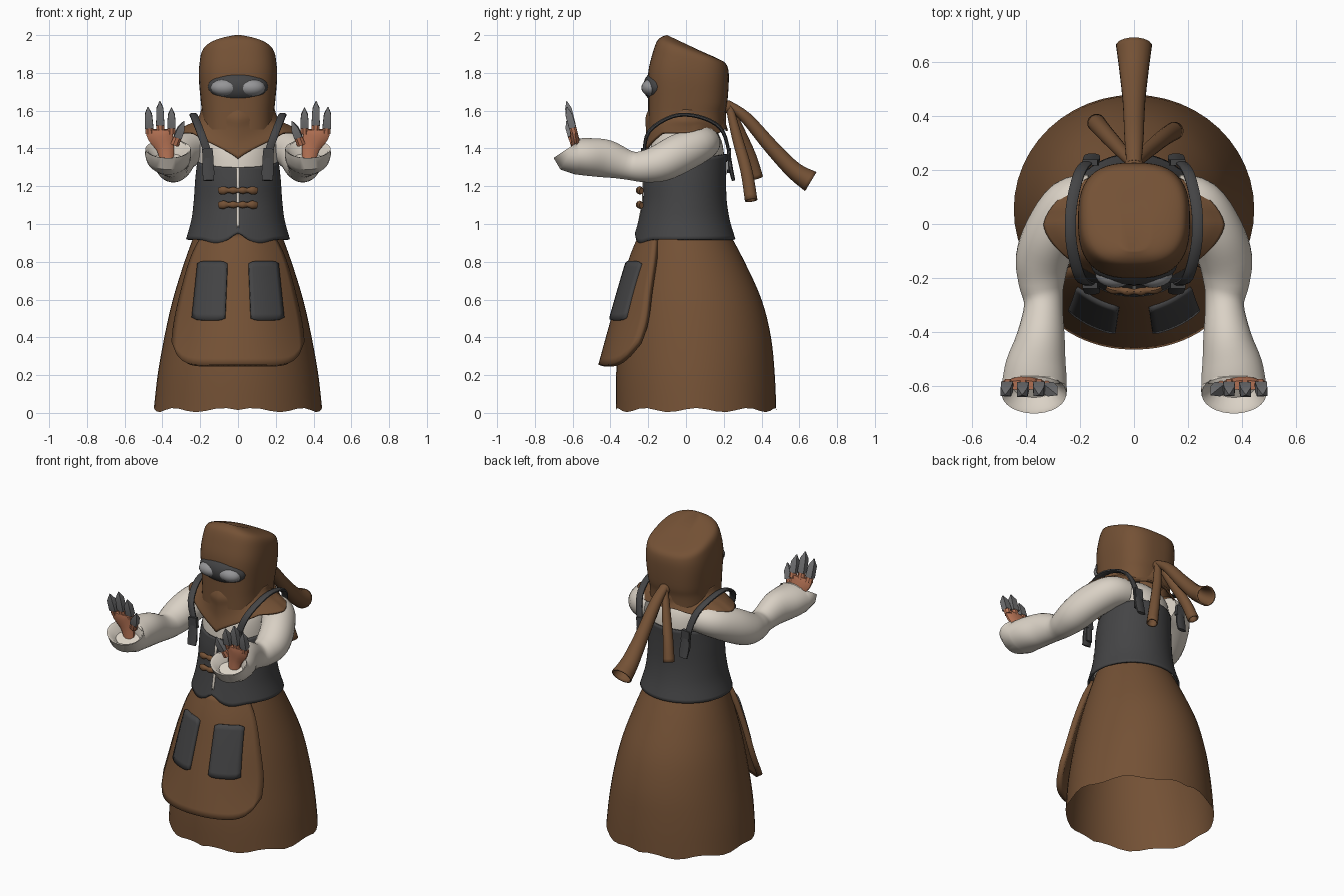
import bpy, bmesh, math
from mathutils import Vector as V

if "Cube" in bpy.data.objects:
    bpy.data.objects.remove(bpy.data.objects["Cube"])


def material(name, r, g, b):
    m = bpy.data.materials.new(name)
    m.diffuse_color = (r, g, b, 1)
    m.use_nodes = True
    m.node_tree.nodes["Principled BSDF"].inputs["Base Color"].default_value = m.diffuse_color
    return m


BROWN = material("brown cloth", .175, .083, .036)
DARK = material("dark leather", .058, .058, .060)
CREAM = material("cream linen", .70, .64, .56)
SKIN = material("skin", .52, .19, .10)
STEEL = material("claw steel", .17, .17, .175)
GLASS = material("lens grey", .30, .30, .31)


def spline(rows, k=4):
    """Catmull-Rom refinement of rows of numbers."""
    out = []
    for i in range(len(rows) - 1):
        a, b, c, d = (rows[max(i - 1, 0)], rows[i], rows[i + 1], rows[min(i + 2, len(rows) - 1)])
        for s in range(k):
            t = s / k
            out.append([.5 * (2 * q + (r - p) * t + (2 * p - 5 * q + 4 * r - w) * t * t
                              + (3 * q - p - 3 * r + w) * t ** 3) for p, q, r, w in zip(a, b, c, d)])
    return out + [list(rows[-1])]


def loft(name, rings, mat, closed=True, cap0=False, cap1=False, mirror=False, thick=0, offset=-1):
    bm = bmesh.new()
    vs = [[bm.verts.new(p) for p in r] for r in rings]
    n = len(rings[0])
    for a, b in zip(vs, vs[1:]):
        for k in range(n if closed else n - 1):
            j = (k + 1) % n
            bm.faces.new((a[k], a[j], b[j], b[k]))
    if cap0:
        bm.faces.new(vs[0])
    if cap1:
        bm.faces.new(vs[-1])
    bmesh.ops.recalc_face_normals(bm, faces=bm.faces)
    me = bpy.data.meshes.new(name)
    bm.to_mesh(me)
    bm.free()
    me.materials.append(mat)
    ob = bpy.data.objects.new(name, me)
    bpy.context.collection.objects.link(ob)
    if thick:
        s = ob.modifiers.new("thickness", 'SOLIDIFY')
        s.thickness, s.offset = thick, offset
    if mirror:
        ob.modifiers.new("mirror", 'MIRROR')
    return ob


def body(name, rows, mat, n=2.0, zfun=None, seg=48, k=4, **kw):
    """Rows: front z, back z, half width, front y, back y. Angle d is 0 at the front."""
    rows = spline(rows, k)
    power = lambda v: math.copysign(abs(v) ** (2 / n), v)
    rings = []
    for i, (zf, zb, rx, yf, yb) in enumerate(rows):
        ring = []
        for s in range(seg):
            d = 2 * math.pi * s / seg
            f = (1 - power(math.cos(d))) / 2
            z = zf + (zb - zf) * f
            if zfun:
                z += zfun(min(d, 2 * math.pi - d), i / (len(rows) - 1))
            ring.append(V((rx * power(math.sin(d)), yf + (yb - yf) * f, z)))
        rings.append(ring)
    return loft(name, rings, mat, **kw)


def tube(name, rows, mat, seg=16, k=4, ref=(1, 0, 0), tail=(), cap0=True, cap1=True, **kw):
    """Rows: x, y, z, radius along ref, other radius. tail: extra rows with own normal."""
    rows = spline(rows, k)
    c = [V(r[:3]) for r in rows]
    items = [(r, c[min(i + 1, len(c) - 1)] - c[max(i - 1, 0)]) for i, r in enumerate(rows)]
    items += [(r, V(t)) for r, t in tail]
    rings = []
    for r, t in items:
        t = t.normalized()
        side = (V(ref) - V(ref).dot(t) * t).normalized()
        up = side.cross(t)
        rings.append([V(r[:3]) + side * r[3] * math.cos(a) + up * r[4] * math.sin(a)
                      for a in (2 * math.pi * (s + .5) / seg for s in range(seg))])
    return loft(name, rings, mat, cap0=cap0, cap1=cap1, **kw)


def ball(name, c, r, mat, mirror=False):
    rings = [[V((c[0] + r[0] * math.sin(p) * math.cos(a), c[1] + r[1] * math.sin(p) * math.sin(a),
                 c[2] + r[2] * math.cos(p))) for a in (2 * math.pi * s / 24 for s in range(24))]
             for p in (math.pi * (i + .05) / 12.1 for i in range(13))]
    return loft(name, rings, mat, cap0=True, cap1=True, mirror=mirror)


# Skirt with a slightly wavy hem
body("skirt", [(.015, .015, .445, -.37, .478), (.2, .2, .425, -.37, .47), (.4, .4, .39, -.355, .45),
               (.6, .6, .345, -.325, .40), (.8, .8, .283, -.28, .31), (.96, .96, .225, -.235, .225)],
     BROWN, zfun=lambda d, t: .011 * math.sin(9 * d) * (1 - t) ** 6)

# Apron panel: half width, centre y and edge y by height
APRON = spline([(.25, .347, -.465, -.32), (.45, .333, -.41, -.235), (.65, .29, -.352, -.205),
                (.82, .24, -.30, -.18), (.94, .18, -.25, -.17)], 5)


def apron_row(z):
    for a, b in zip(APRON, APRON[1:]):
        if z <= b[0]:
            t = (z - a[0]) / (b[0] - a[0])
            return [p + (q - p) * t for p, q in zip(a, b)]
    return APRON[-1]


def apron_y(x, z):
    _, w, yc, ye = apron_row(z)
    return yc + (ye - yc) * abs(x / w) ** 2.2


def apron_point(u, t):
    low = .25 + .12 * abs(u) ** 9
    z = low + (.94 - low) * t
    x = u * apron_row(z)[1]
    return V((x, apron_y(x, z) + .017, z))


loft("apron", [[apron_point(-1 + s / 12, i / 20) for s in range(25)] for i in range(21)],
     BROWN, closed=False, thick=.034, offset=0)


def pocket_point(s, t):
    x0, x1 = .067 - .012 * t, .238 - .03 * t
    x, z = x0 + (x1 - x0) * s, .49 + .31 * t - .012 * (abs(2 * s - 1) ** 6) * (2 * t - 1)
    return V((x, apron_y(x, z) - .004, z))


loft("apron_pocket", [[pocket_point(s / 8, i / 10) for s in range(9)] for i in range(11)],
     DARK, closed=False, thick=.026, offset=0, mirror=True)


# Corset, pointed lower edge each side of the front split
def corset_edge(d, t):
    return (.035 * math.exp(-(d / .15) ** 2) - .02 * math.exp(-((d - .45) / .25) ** 2)) * (1 - t) ** 3


body("corset", [(.92, .92, .275, -.27, .262), (1.02, 1.02, .247, -.247, .232), (1.12, 1.13, .234, -.228, .215),
                (1.22, 1.26, .226, -.225, .213), (1.30, 1.37, .215, -.215, .218)],
     DARK, zfun=corset_edge, seg=64, thick=.012)
loft("corset_split", [[V((x, y, z)) for x in (-.007, .007)] for y, z in
                      ((-.266, .955), (-.252, 1.02), (-.233, 1.12), (-.23, 1.22), (-.22, 1.30))],
     CREAM, closed=False, thick=.005)

# Shirt torso
body("shirt", [(.95, .95, .24, -.235, .23), (1.2, 1.2, .212, -.21, .20), (1.38, 1.38, .21, -.195, .20),
               (1.48, 1.48, .19, -.15, .17), (1.55, 1.55, .11, -.1, .1)], CREAM, cap1=True)

# Toggles
for z in (1.178, 1.102):
    tube("toggle", [(-.10, -.235, z - .003, .012, .017), (-.075, -.245, z, .016, .022), (-.05, -.245, z, .012, .013),
                    (-.025, -.25, z, .016, .019), (0, -.25, z, .01, .012), (.025, -.25, z, .016, .019),
                    (.05, -.245, z, .012, .013), (.075, -.245, z, .016, .022), (.10, -.235, z - .003, .012, .017)],
         BROWN, ref=(0, 1, 0), k=3, seg=10)

# Sleeves with bell cuffs that open upward and forward
OPEN = (0, -.55, .83)
tube("sleeve", [(.15, .10, 1.43, .085, .08), (.235, .07, 1.42, .10, .095), (.305, -.03, 1.375, .10, .105),
                (.338, -.13, 1.325, .10, .10), (.342, -.22, 1.305, .085, .085), (.335, -.30, 1.31, .072, .077),
                (.345, -.42, 1.345, .09, .10), (.362, -.52, 1.355, .112, .10), (.368, -.585, 1.357, .12, .095)],
     CREAM, seg=28, mirror=True,
     tail=[((.37, -.615, 1.372, .122, .098), (0, -.85, .5)), ((.37, -.628, 1.398, .12, .088), OPEN),
           ((.37, -.622, 1.392, .108, .076), OPEN), ((.37, -.60, 1.345, .08, .05), OPEN)])

# Hands, fingers and steel claws
tube("palm", [(.375, -.575, 1.32, .035, .025), (.385, -.58, 1.40, .048, .024), (.41, -.592, 1.47, .072, .022),
              (.413, -.597, 1.50, .078, .018)], SKIN, seg=12, mirror=True)
for x0, x1, z0, z1, base in ((.352, .352, 1.48, 1.615, 1.535), (.41, .414, 1.48, 1.65, 1.55),
                             (.467, .477, 1.48, 1.62, 1.535), (.335, .285, 1.42, 1.545, 1.485)):
    def at(z, a, b):
        t = (z - z0) / (z1 - z0)
        return (x0 + (x1 - x0) * t, -.592 - .04 * t, z, a, b)
    tube("finger", [at(z0, .024, .02), at(base, .022, .019)], SKIN, seg=8, k=1, mirror=True)
    tube("claw", [at(base - .025, .031, .027), at(z1 - .04, .027, .025), at(z1, .003, .003)],
         STEEL, seg=4, k=1, mirror=True)

# Hood, sloping down to the back
body("hood", [(1.50, 1.50, .19, -.20, .20), (1.58, 1.58, .19, -.20, .205), (1.66, 1.64, .197, -.20, .218),
              (1.80, 1.74, .207, -.20, .226), (1.90, 1.81, .203, -.178, .225), (1.965, 1.85, .188, -.155, .21),
              (1.99, 1.875, .145, -.13, .17), (2.0, 1.915, .06, -.10, .08)], BROWN, n=2.7, cap1=True)


# Cowl with a front point and shoulder points
def cowl_edge(d, t):
    drop = -.14 * max(0, 1 - d / .9) + .012 * math.sin(7 * d) * (d > 1.8)
    return drop * t ** 1.6


body("cowl", [(1.61, 1.60, .195, -.196, .21), (1.575, 1.57, .206, -.215, .212), (1.545, 1.54, .232, -.212, .212),
              (1.515, 1.52, .285, -.214, .214), (1.485, 1.495, .335, -.228, .222)],
     BROWN, n=1.6, zfun=cowl_edge, seg=64, thick=.012)

# Goggles
ball("goggle_frame", (0, -.15, 1.728), (.16, .077, .083), DARK)
ball("goggle_lens", (.07, -.182, 1.722), (.074, .054, .046), GLASS, mirror=True)

# Shoulder straps with buckles front and back
tube("strap", [(.155, -.225, 1.25, .022, .008), (.16, -.222, 1.37, .022, .009), (.20, -.195, 1.49, .022, .011),
               (.232, -.07, 1.57, .022, .011), (.232, .06, 1.57, .022, .011), (.205, .18, 1.51, .022, .011),
               (.175, .225, 1.39, .022, .009), (.165, .225, 1.27, .022, .008)], DARK, seg=8, mirror=True)
for s in (-1, 1):
    tube("buckle", [(.157, s * .228, 1.335, .04, .016), (.163, s * .228, 1.40, .04, .016)],
         DARK, seg=4, k=1, mirror=True)
    tube("strap_end", [(.16, s * .23, 1.35, .03, .01), (.157, s * .24, 1.28, .034, .012),
                       (.155, s * .252, 1.23, .03, .01)], DARK, seg=8, mirror=True)

# Knot and the three hollow scarf tails behind the head
ball("scarf_knot", (0, .222, 1.62), (.035, .028, .035), BROWN)
tube("scarf_tail_centre", [(0, .225, 1.635, .028, .02), (0, .32, 1.56, .036, .032), (0, .45, 1.41, .042, .04),
                           (0, .57, 1.285, .055, .047), (0, .66, 1.225, .067, .06)],
     BROWN, cap1=False, thick=.008)
tube("scarf_tail_right", [(.01, .23, 1.62, .02, .02), (.05, .27, 1.46, .026, .028), (.11, .32, 1.28, .03, .032),
                          (.15, .345, 1.125, .034, .034)], BROWN, cap1=False, thick=.008)
tube("scarf_tail_left", [(-.01, .23, 1.62, .02, .02), (-.06, .285, 1.49, .026, .028), (-.11, .34, 1.36, .03, .032),
                         (-.14, .375, 1.245, .034, .034)], BROWN, cap1=False, thick=.008)

# Smooth shading with crisp edges
bpy.ops.object.select_all(action='SELECT')
bpy.context.view_layer.objects.active = bpy.context.scene.objects[0]
bpy.ops.object.shade_smooth_by_angle(angle=math.radians(40))
